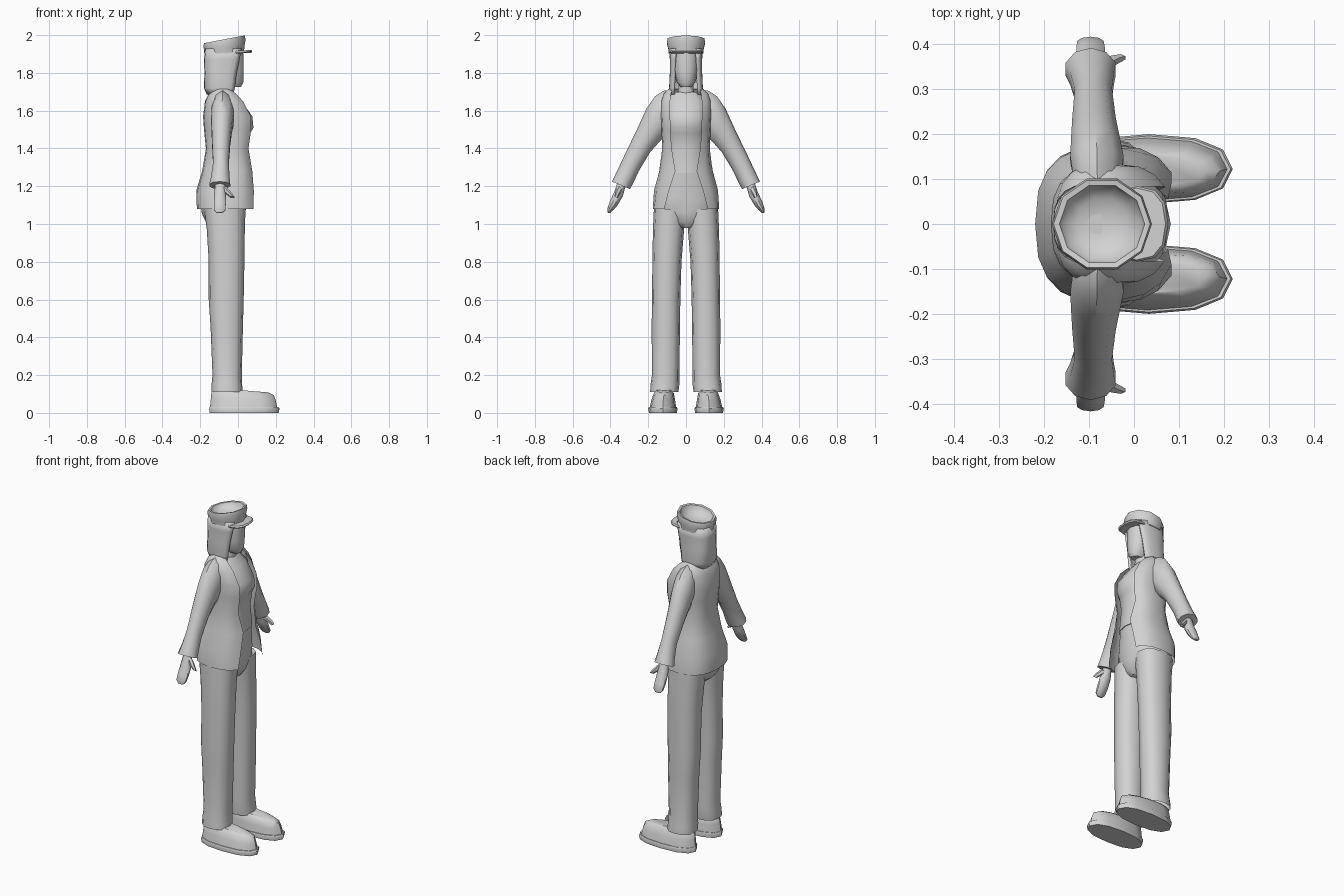
import bpy
import bmesh
from math import sin, cos, pi, asin, radians, copysign
from mathutils import Vector

cube = bpy.data.objects.get("Cube")
if cube:
    bpy.data.objects.remove(cube, do_unlink=True)

grey = bpy.data.materials.new("light grey")
grey.use_nodes = True
colour = (0.65, 0.65, 0.65, 1)
grey.diffuse_color = colour
grey.node_tree.nodes["Principled BSDF"].inputs["Base Color"].default_value = colour

CM = 0.01  # all measures below are in hundredths of a unit


def bend(value, power):
    return copysign(abs(value) ** power, value)


def oval(z, x0, x1, y0, y1, tilt=0, sides=12, power=0.85):
    """Closed horizontal ring inside a box, leaning along x by tilt."""
    cx, cy, rx, ry = (x0 + x1) / 2, (y0 + y1) / 2, (x1 - x0) / 2, (y1 - y0) / 2
    ring = []
    for i in range(sides):
        t = 2 * pi * i / sides
        dx = rx * bend(cos(t), power)
        ring.append(Vector((cx + dx, cy + ry * bend(sin(t), power), z + tilt * dx)))
    return ring


def open_arc(z, x0, x1, ry, gap, sides=16, power=0.75):
    """Ring that is open toward the front, with edges at y = +-gap."""
    cx, rx = (x0 + x1) / 2, (x1 - x0) / 2
    start = asin((gap / ry) ** (1 / power))
    ring = []
    for i in range(sides + 1):
        t = start + (2 * pi - 2 * start) * i / sides
        ring.append(Vector((cx + rx * bend(cos(t), power), ry * bend(sin(t), power), z)))
    return ring


def limb_ring(yo, zo, yi, zi, x0, x1, sides=10):
    """Ring spanning an outer and an inner point of a limb."""
    outer, inner = Vector((0, yo, zo)), Vector((0, yi, zi))
    mid, half = (outer + inner) / 2, (outer - inner) / 2
    mid.x = (x0 + x1) / 2
    side = Vector(((x1 - x0) / 2, 0, 0))
    return [mid + half * cos(2 * pi * i / sides) + side * sin(2 * pi * i / sides)
            for i in range(sides)]


def loft(name, rings, closed=True, caps=(True, True), mirror=False, thick=0, sharp=42):
    bm = bmesh.new()
    rows = [[bm.verts.new(p * CM) for p in ring] for ring in rings]
    count = len(rows[0])
    for a, b in zip(rows, rows[1:]):
        for i in range(count if closed else count - 1):
            j = (i + 1) % count
            bm.faces.new((a[i], a[j], b[j], b[i]))
    for row, wanted in zip((rows[0], rows[-1]), caps):
        if wanted and closed:
            bm.faces.new(row)
    bmesh.ops.recalc_face_normals(bm, faces=bm.faces)
    mesh = bpy.data.meshes.new(name)
    bm.to_mesh(mesh)
    bm.free()
    mesh.materials.append(grey)
    for face in mesh.polygons:
        face.use_smooth = True
    mesh.set_sharp_from_angle(angle=radians(sharp))
    obj = bpy.data.objects.new(name, mesh)
    bpy.context.collection.objects.link(obj)
    if thick:
        mod = obj.modifiers.new("thickness", "SOLIDIFY")
        mod.thickness = thick * CM
    if mirror:
        mod = obj.modifiers.new("other side", "MIRROR")
        mod.use_axis = (False, True, False)
        mod.use_mirror_merge = False
    return obj


def body(name, table, **options):
    """Loft of centred ovals given as z, back, front, half width."""
    return loft(name, [oval(z, a, b, -w, w) for z, a, b, w in table], **options)


# Shoes: flat sole and sloping upper
loft("sole", [oval(z, a, b, c, d) for z, a, b, c, d in (
    (0, -15, 21.5, 4.8, 19.6), (2.2, -15.3, 22, 4.5, 20), (3, -15, 21.5, 4.8, 19.6))],
    mirror=True)
loft("shoe_upper", [oval(z, a, b, c, d, k) for z, a, b, c, d, k in (
    (2.8, -14.8, 20.8, 5.2, 19.2, 0), (7, -14.4, 20, 5.8, 18.3, -.03),
    (10.5, -14, 19, 6.5, 17, -.07), (12, -12.5, 16, 8, 15.5, -.08))], mirror=True)

# Trousers: straight legs with open hems, joined at the hips
loft("trouser_leg", [oval(z, a, b, c, d) for z, a, b, c, d in (
    (11, -14, 2.5, 4, 19), (15, -14, 2.2, 3.5, 18.8), (20, -13.5, 2, 3.5, 18),
    (45, -14.5, 2.6, 3.2, 18.2), (60, -15.5, 3, 3, 18), (80, -15.5, 3.4, 2.4, 17.8),
    (97, -16.5, 3.6, 1, 17.5), (108, -18, 4, 0, 17))],
    caps=(False, True), mirror=True)
body("hips", ((98, -13, 1, 4), (101, -17, 3, 11), (106, -19.3, 4, 16.8),
              (114, -20, 4.6, 16.5), (122, -17, 5.2, 13.5), (128, -15, 5.8, 11.5)))

# Shirt, neck and head
body("shirt", ((127, -15, 6.2, 11.7), (140, -15, 5.3, 10.8), (148, -15.5, 6.5, 11.3),
               (151, -16, 8.2, 11.6), (157, -16, 7.6, 11.8), (165, -14.5, 2, 11.2),
               (170, -12, -2.5, 7)))
body("neck", ((167, -11.5, -2, 5), (172, -10.5, -2, 4), (178, -10.5, -2, 4)))
body("head", ((172.5, -8, 1.5, 2.8), (175, -10, 2.8, 5), (181, -13, 3, 6.4),
              (188, -15, 3, 6.8), (193, -15, 2.5, 6.8)))

# Open jacket, pulled in at the waist and closing over the shoulders
loft("jacket", [open_arc(*row) for row in (
    (108, -21.8, 10.5, 17.6, 11.5), (118, -22, 9.5, 17, 9), (128, -19, 8, 14.3, 5.6),
    (140, -17, 6.8, 12.6, 7.6), (150, -18, 8.6, 13, 8.2), (157, -18.5, 8.4, 13.4, 8.4),
    (165, -17.5, 4, 13.4, 8.4), (169, -15.5, 0, 12, 8), (171.5, -13, -3, 9, 7))],
    closed=False)

# Sleeves with flared cuffs
loft("sleeve", [limb_ring(*row) for row in (
    (8, 171, 8, 152, -13, -3), (12, 170.5, 11, 148, -14, -2.5),
    (16.5, 167.5, 12.5, 145, -14.5, -2), (21, 161, 15, 142.5, -14.3, -2.8),
    (26, 150, 19, 138, -14, -3.8), (33, 135.5, 25, 128, -13.4, -4.7),
    (37, 127, 28, 121.5, -14.5, -4.2), (39.2, 122.5, 29.7, 118.5, -15.5, -3.8))],
    mirror=True)

# Mitten hands with a thumb toward the front
loft("hand", [limb_ring(*row) for row in (
    (36, 123, 32, 120, -12, -7), (38, 117, 33.5, 114.5, -12.8, -6.3),
    (40.5, 111.5, 36.5, 109.5, -13, -6.3), (41.7, 108, 39, 106.8, -12.8, -6.6),
    (41.5, 106, 40.3, 105.7, -11.5, -8))], mirror=True)
loft("thumb", [limb_ring(*row, sides=6) for row in (
    (36, 120.5, 33.5, 118, -10, -6), (37.5, 117, 35.2, 115.5, -6.8, -3.2),
    (37.8, 114.8, 36.2, 113.6, -4, -1.8))], mirror=True)

# Shoulder length hair around the face
loft("hair", [open_arc(*row) for row in (
    (168.5, -16.5, 0, 8.4, 7), (172, -18, 0.5, 9, 7), (180, -17.8, 1.5, 8.6, 6.6),
    (187, -18, 3, 8.6, 6.4), (193, -17.5, 3.5, 8.8, 6))],
    closed=False, thick=1.4)

# Cap: flaring band, rolled rim and a hollow crown, leaning back
loft("cap", [oval(z, a, b, -w, w, k, sides=10, power=1) for z, a, b, w, k in (
    (190.5, -17.8, 3.2, 9.6, .07), (193, -18, 3.4, 9.9, .1), (196, -18.3, 4, 10.6, .14),
    (197.8, -17.9, 3.6, 10.2, .19), (197.6, -16.6, 2.4, 9, .19),
    (195.8, -15.8, 1.8, 8.4, .15), (193.8, -13, -1, 6, .1), (193, -9, -5, 2, .08))],
    sharp=50)
loft("visor", [oval(z, -6, x, -w, w, .05, power=.8) for z, x, w in (
    (190.3, 7, 8), (191, 7.6, 8.4), (191.8, 7, 8))])
